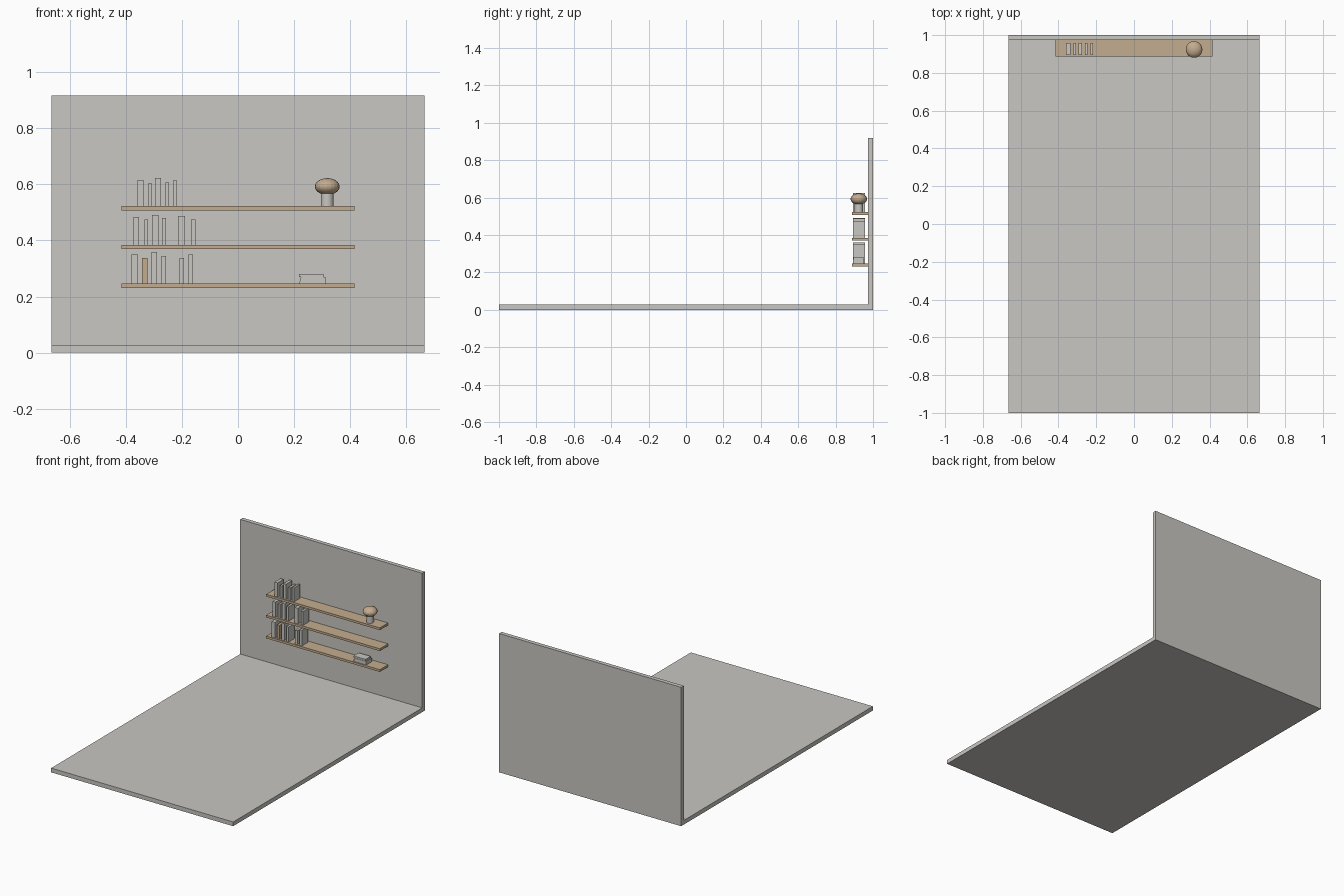
import bpy
import math

if "Cube" in bpy.data.objects:
    bpy.data.objects.remove(bpy.data.objects["Cube"])


def material(name, rgb):
    m = bpy.data.materials.new(name)
    m.diffuse_color = (*rgb, 1)
    m.use_nodes = True
    m.node_tree.nodes["Principled BSDF"].inputs["Base Color"].default_value = m.diffuse_color
    return m


GREY = material("warm_grey", (0.578, 0.571, 0.539))
WOOD = material("light_wood", (0.552, 0.413, 0.275))


def box(name, x, y, z, mat):
    """Box from (min, max) pairs on each axis."""
    ctr = [(a + b) / 2 for a, b in (x, y, z)]
    size = [b - a for a, b in (x, y, z)]
    bpy.ops.mesh.primitive_cube_add(size=1, location=ctr)
    ob = bpy.context.object
    ob.name = name
    for v in ob.data.vertices:
        for i in range(3):
            v.co[i] *= size[i]
    ob.data.materials.append(mat)
    return ob


# Room: floor slab and back wall
box("floor", (-0.665, 0.665), (-1, 0.973), (0, 0.028), GREY)
box("back_wall", (-0.665, 0.665), (0.973, 1), (0, 0.917), GREY)

# Shelves, each with a row of books: (left, right, height)
rows = [
    (0.246, [(-.380, -.356, .103), (-.342, -.323, .092), (-.309, -.288, .113),
             (-.273, -.256, .099), (-.209, -.192, .092), (-.177, -.160, .103)]),
    (0.384, [(-.373, -.352, .100), (-.334, -.320, .091), (-.306, -.284, .107),
             (-.270, -.256, .095), (-.213, -.188, .103), (-.167, -.152, .091)]),
    (0.522, [(-.359, -.337, .093), (-.320, -.306, .081), (-.295, -.275, .101),
             (-.259, -.245, .084), (-.231, -.217, .092)]),
]
for r, (top, books) in enumerate(rows):
    box(f"shelf_{r + 1}", (-0.415, 0.415), (0.887, 0.973), (top - 0.015, top), WOOD)
    for b, (x0, x1, h) in enumerate(books):
        mat = WOOD if (r, b) == (0, 1) else GREY
        box(f"book_{r + 1}_{b + 1}", (x0, x1), (0.894, 0.957), (top, top + h), mat)

# Tapered storage box with a flat lid on the lowest shelf
storage = box("storage_box", (0.218, 0.311), (0.894, 0.953), (0.246, 0.270), GREY)
for v in storage.data.vertices:
    if v.co.z > 0 and v.co.x < 0:
        v.co.x += 0.006
box("storage_lid", (0.218, 0.304), (0.896, 0.950), (0.270, 0.281), GREY)

# Ornament on the top shelf: round base with a flattened ball
bpy.ops.mesh.primitive_cylinder_add(vertices=20, radius=0.0225, depth=0.052,
                                    location=(0.318, 0.924, 0.548))
base = bpy.context.object
base.name = "ornament_base"
base.data.materials.append(GREY)
bpy.ops.object.shade_smooth_by_angle(angle=math.radians(30))

bpy.ops.mesh.primitive_uv_sphere_add(segments=20, ring_count=12, radius=0.044,
                                     location=(0.318, 0.924, 0.592))
ball = bpy.context.object
ball.name = "ornament_ball"
for v in ball.data.vertices:
    v.co.z *= 0.68
ball.data.materials.append(WOOD)
